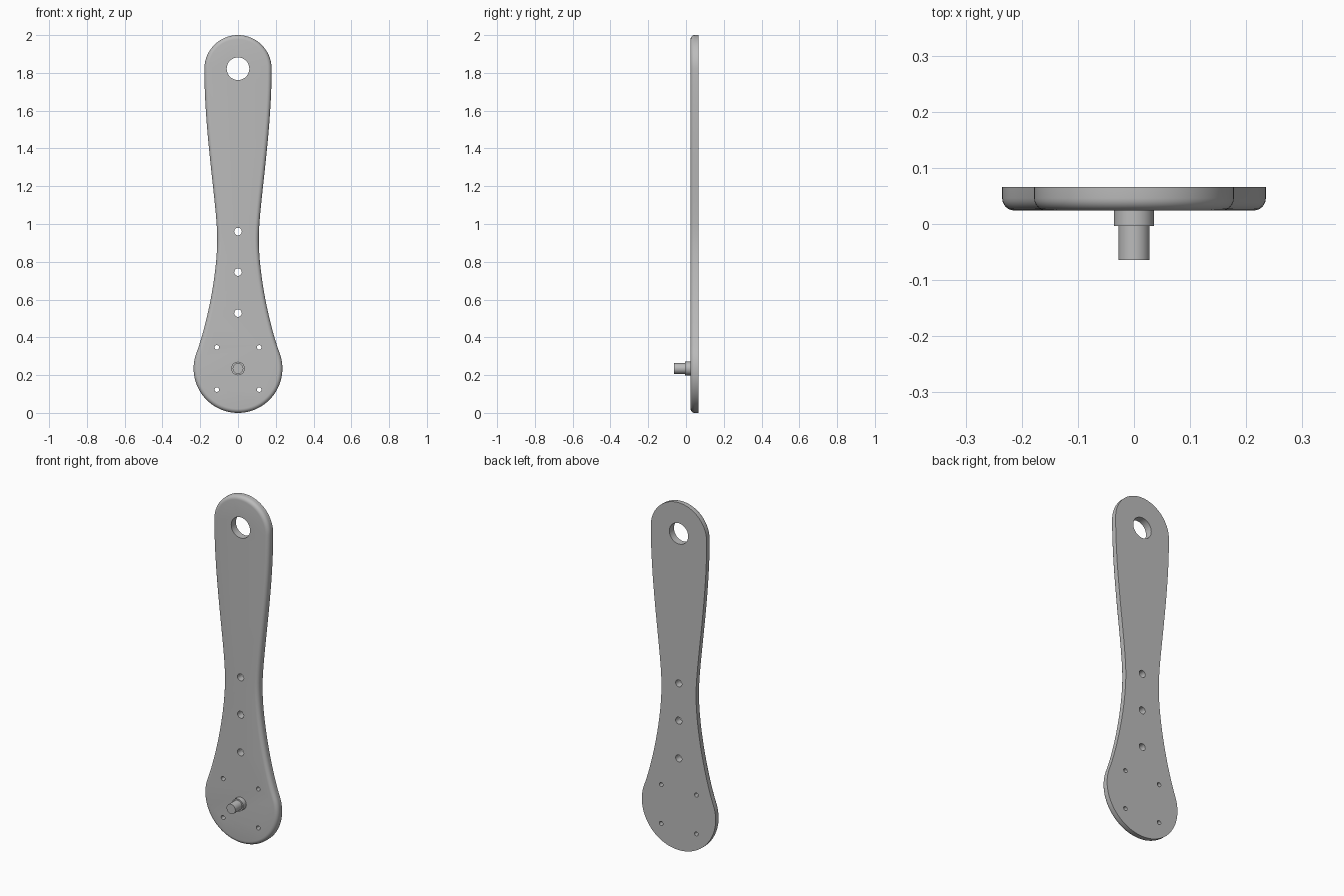
import bpy, bmesh, math
from mathutils import Matrix, Vector
from mathutils.geometry import interpolate_bezier

cube = bpy.data.objects.get("Cube")
if cube:
    bpy.data.objects.remove(cube, do_unlink=True)

FRONT, BACK = 0.024, 0.066
HEAD_Z, HEAD_R = 0.235, 0.235
TIP_Z, TIP_R = 1.822, 0.178

grey = bpy.data.materials.new("plain grey")
grey.use_nodes = True
color = (0.5, 0.5, 0.5, 1)
grey.diffuse_color = color
grey.node_tree.nodes["Principled BSDF"].inputs["Base Color"].default_value = color


def make_object(name, bm):
    bmesh.ops.recalc_face_normals(bm, faces=bm.faces)
    mesh = bpy.data.meshes.new(name)
    bm.to_mesh(mesh)
    bm.free()
    mesh.materials.append(grey)
    obj = bpy.data.objects.new(name, mesh)
    bpy.context.collection.objects.link(obj)
    return obj


def add_cylinder(bm, x, z, radius, y0, y1, sides=32):
    place = Matrix.Translation((x, (y0 + y1) / 2, z)) @ Matrix.Rotation(math.pi / 2, 4, "X")
    bmesh.ops.create_cone(bm, cap_ends=True, segments=sides, radius1=radius,
                          radius2=radius, depth=abs(y1 - y0), matrix=place)


def arc(z, radius, start, end, steps):
    angles = [math.radians(start + (end - start) * i / steps) for i in range(steps + 1)]
    return [Vector((radius * math.cos(a), 0, z + radius * math.sin(a))) for a in angles]


def bezier(*points):
    return list(interpolate_bezier(*[Vector((x, 0, z)) for x, z in points], 20))


def smooth(obj):
    bpy.ops.object.select_all(action="DESELECT")
    obj.select_set(True)
    bpy.context.view_layer.objects.active = obj
    bpy.ops.object.shade_smooth_by_angle(angle=math.radians(30))


# Half outline from the bottom of the round head up to the tip
head = arc(HEAD_Z, HEAD_R, -90, 20, 28)
waist = (0.11, 0.92)
join = (head[-1].x, head[-1].z)
lower = bezier(join, (0.17, 0.45), (0.11, 0.72), waist)
upper = bezier(waist, (0.11, 1.1), (TIP_R, 1.47), (TIP_R, TIP_Z))
tip = arc(TIP_Z, TIP_R, 0, 90, 20)
half = head + lower[1:] + upper[1:] + tip[1:]
outline = half + [Vector((-p.x, 0, p.z)) for p in reversed(half[1:-1])]

# Flat plate with a rounded front rim and a sharp back rim
bm = bmesh.new()
face = bm.faces.new([bm.verts.new((p.x, BACK, p.z)) for p in outline])
sweep = bmesh.ops.extrude_face_region(bm, geom=[face], use_keep_orig=True)
front_verts = [g for g in sweep["geom"] if isinstance(g, bmesh.types.BMVert)]
bmesh.ops.translate(bm, verts=front_verts, vec=(0, FRONT - BACK, 0))
rim = [e for e in bm.edges if all(v.co.y < FRONT + 0.001 for v in e.verts)]
bmesh.ops.bevel(bm, geom=rim, offset=0.022, segments=6, profile=0.5, affect="EDGES")
plate = make_object("handle_plate", bm)

# Through holes: hanging hole, three along the waist, four around the pin
bm = bmesh.new()
holes = [(0, TIP_Z, 0.06)]
holes += [(0, z, 0.02) for z in (0.96, 0.745, 0.528)]
holes += [(sx * 0.112, HEAD_Z + sz * 0.112, 0.012) for sx in (-1, 1) for sz in (-1, 1)]
for x, z, radius in holes:
    add_cylinder(bm, x, z, radius, FRONT - 0.05, BACK + 0.05)
cutter = make_object("hole_cutter", bm)
cutter.hide_render = True
cut = plate.modifiers.new("holes", "BOOLEAN")
cut.operation = "DIFFERENCE"
cut.solver = "EXACT"
cut.object = cutter
bpy.context.view_layer.objects.active = plate
bpy.ops.object.modifier_apply(modifier=cut.name)
bpy.data.objects.remove(cutter, do_unlink=True)
smooth(plate)

# Stepped pin on the front of the head
for name, radius, y0, y1 in (("pin_collar", 0.036, -0.004, FRONT + 0.002),
                             ("pin", 0.028, -0.064, 0)):
    bm = bmesh.new()
    add_cylinder(bm, 0, HEAD_Z, radius, y0, y1, 40)
    smooth(make_object(name, bm))
